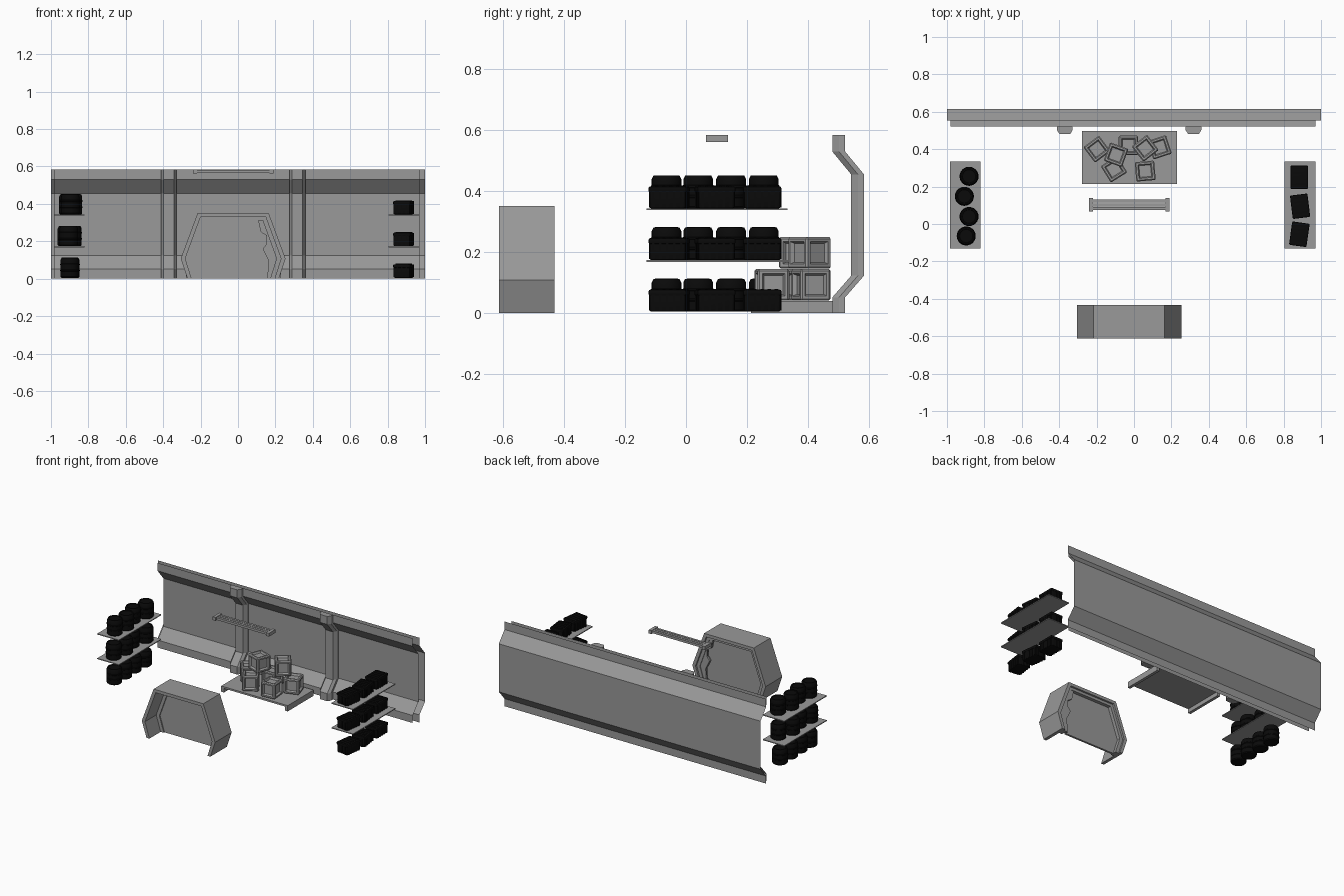
import bpy, bmesh, math
from mathutils import Matrix

if "Cube" in bpy.data.objects:
    bpy.data.objects.remove(bpy.data.objects["Cube"])


def material(name, v):
    m = bpy.data.materials.new(name)
    m.diffuse_color = (v, v, v, 1)
    m.use_nodes = True
    m.node_tree.nodes["Principled BSDF"].inputs["Base Color"].default_value = m.diffuse_color
    return m


grey = material("dark_grey", 0.32)
black = material("black", 0.003)


def finish(name, bm, mat=grey, smooth=False):
    bmesh.ops.recalc_face_normals(bm, faces=bm.faces)
    me = bpy.data.meshes.new(name)
    bm.to_mesh(me)
    bm.free()
    ob = bpy.data.objects.new(name, me)
    bpy.context.collection.objects.link(ob)
    me.materials.append(mat)
    if smooth:
        bpy.context.view_layer.objects.active = ob
        ob.select_set(True)
        bpy.ops.object.shade_smooth_by_angle(angle=math.radians(35))
        ob.select_set(False)
    return ob


def add_box(bm, x0, x1, y0, y1, z0, z1):
    m = Matrix.Translation(((x0 + x1) / 2, (y0 + y1) / 2, (z0 + z1) / 2))
    m = m @ Matrix.Diagonal((x1 - x0, y1 - y0, z1 - z0, 1))
    return bmesh.ops.create_cube(bm, size=1, matrix=m)["verts"]


def add_prism(bm, pts, vec):
    f = bm.faces.new([bm.verts.new(p) for p in pts])
    r = bmesh.ops.extrude_face_region(bm, geom=[f], use_keep_orig=True)
    bmesh.ops.translate(bm, vec=vec, verts=[v for v in r["geom"] if isinstance(v, bmesh.types.BMVert)])


# back wall: bent outer skin and a slightly shorter inner lining, both thin sheets
PATH = [(0.553, 0), (0.553, 0.052), (0.615, 0.123), (0.615, 0.455), (0.553, 0.53), (0.553, 0.585)]
GAP = 0.031


def sheet(name, x0, x1, dy):
    bm = bmesh.new()
    rows = [[bm.verts.new((x, y + dy, z)) for x in (x0, x1)] for y, z in PATH]
    for a, b in zip(rows, rows[1:]):
        bm.faces.new((a[0], a[1], b[1], b[0]))
    finish(name, bm)


sheet("wall_outer_skin", -1, 1, 0)
sheet("wall_inner_lining", -0.98, 0.97, -GAP)

# wall columns: chamfered section swept along the lining profile
SECTION = [(-0.042, 0), (-0.042, -0.02), (-0.028, -0.042), (0.028, -0.042), (0.042, -0.02), (0.042, 0)]
for n, cx in enumerate((-0.37, 0.318)):
    bm = bmesh.new()
    rows = [[bm.verts.new((cx + dx, y - GAP + dy, z)) for dx, dy in SECTION] for y, z in PATH]
    for a, b in zip(rows, rows[1:]):
        for i in range(6):
            j = (i + 1) % 6
            bm.faces.new((a[i], a[j], b[j], b[i]))
    bm.faces.new(rows[0])
    bm.faces.new(rows[-1])
    finish(f"wall_column_{n}", bm)

# shelves
for side, x0, x1 in (("left", -0.985, -0.82), ("right", 0.805, 0.97)):
    for n, z in enumerate((0.172, 0.342)):
        bm = bmesh.new()
        add_box(bm, x0, x1, -0.13, 0.333, z - 0.004, z + 0.002)
        finish(f"{side}_shelf_{n}", bm)

# barrels: lathe profile with shallow ribs
BARREL = [(0, 0), (0.044, 0), (0.049, 0.006), (0.049, 0.034), (0.051, 0.036), (0.051, 0.041),
          (0.049, 0.043), (0.049, 0.067), (0.051, 0.069), (0.051, 0.074), (0.049, 0.076),
          (0.049, 0.095), (0.043, 0.107), (0.037, 0.108), (0.035, 0.104), (0, 0.104)]


def barrel(name, x, y, z):
    bm = bmesh.new()
    vs = [bm.verts.new((r, 0, h)) for r, h in BARREL]
    es = [bm.edges.new(p) for p in zip(vs, vs[1:])]
    bmesh.ops.spin(bm, geom=vs + es, cent=(0, 0, 0), axis=(0, 0, 1), angle=2 * math.pi, steps=24)
    bmesh.ops.remove_doubles(bm, verts=bm.verts, dist=1e-5)
    bmesh.ops.translate(bm, vec=(x, y, z), verts=bm.verts)
    finish(name, bm, black, True)


# ribbed storage cases
def case(name, x, y, z, ang):
    bm = bmesh.new()
    add_box(bm, -0.044, 0.044, -0.060, 0.060, 0, 0.062)
    add_box(bm, -0.047, 0.047, -0.063, 0.063, 0.052, 0.072)
    bmesh.ops.bevel(bm, geom=bm.edges[:], offset=0.006, segments=2, affect='EDGES', profile=0.5)
    for i in range(5):
        c = -0.046 + i * 0.023
        add_box(bm, -0.047, 0.047, c - 0.004, c + 0.004, 0.003, 0.056)
        add_box(bm, -0.036, 0.036, c - 0.005, c + 0.005, 0.07, 0.075)
    for c in (-0.025, 0, 0.025):
        add_box(bm, c - 0.004, c + 0.004, -0.063, 0.063, 0.003, 0.056)
    m = Matrix.Translation((x, y, z)) @ Matrix.Rotation(math.radians(ang), 4, 'Z')
    bmesh.ops.transform(bm, matrix=m, verts=bm.verts)
    finish(name, bm, black, True)


BARREL_X = ((-0.897, -0.9, -0.897, -0.9), (-0.885, -0.915, -0.89, -0.905), (-0.882, -0.907, -0.882, -0.897))
for lv, z in enumerate((0.005, 0.174, 0.344)):
    for i, y in enumerate((0.255, 0.148, 0.04, -0.064)):
        barrel(f"barrel_{lv}_{i}", BARREL_X[lv][i], y, z)
    for i, (x, y, a) in enumerate(((0.884, 0.25, 0), (0.888, 0.095, 7), (0.884, -0.055, -8))):
        case(f"storage_case_{lv}_{i}", x, y, z, a)

# platform with end rails
bm = bmesh.new()
add_box(bm, -0.278, 0.23, 0.214, 0.497, 0.028, 0.04)
for x in (-0.278, 0.21):
    add_box(bm, x, x + 0.02, 0.214, 0.497, 0, 0.028)
finish("crate_platform", bm)


# crates with recessed panels
def crate(name, x, y, z, ang):
    bm = bmesh.new()
    s = 0.104
    bmesh.ops.create_cube(bm, size=s)
    bmesh.ops.bevel(bm, geom=bm.edges[:], offset=0.006, segments=1, affect='EDGES')
    big = [f for f in bm.faces if f.calc_area() > 0.5 * s * s]
    bmesh.ops.inset_individual(bm, faces=big, thickness=0.013)
    bmesh.ops.inset_individual(bm, faces=big, thickness=0.008, depth=-0.013)
    m = Matrix.Translation((x, y, z + s / 2)) @ Matrix.Rotation(math.radians(ang), 4, 'Z')
    bmesh.ops.transform(bm, matrix=m, verts=bm.verts)
    finish(name, bm)


CRATES = [(-0.198, 0.40, 0, 37), (-0.03, 0.42, 0, 0), (0.137, 0.41, 0, 18), (-0.107, 0.293, 0, 32),
          (0.06, 0.283, 0, 5), (-0.096, 0.37, 1, -20), (0.06, 0.405, 1, 38)]
for n, (x, y, lv, a) in enumerate(CRATES):
    crate(f"crate_{n}", x, y, 0.041 + lv * 0.105, a)

# ceiling light: end caps and three bars
bm = bmesh.new()
for x in (-0.24, 0.168):
    add_box(bm, x, x + 0.022, 0.066, 0.138, 0.562, 0.585)
for y in (0.082, 0.102, 0.122):
    add_box(bm, -0.22, 0.17, y - 0.008, y + 0.008, 0.566, 0.582)
finish("ceiling_light", bm)

# doorway: hexagonal arch open at the bottom
CX = -0.026


def arch(a, b, c, h):
    return [(CX - a, 0), (CX - b, 0.108), (CX - c, h), (CX + c, h), (CX + b, 0.108), (CX + a, 0)]


outer = arch(0.244, 0.28, 0.19, 0.351)
inner = arch(0.222, 0.256, 0.174, 0.33)
lip = arch(0.198, 0.232, 0.158, 0.312)


def slab(name, pts, y0, y1):
    bm = bmesh.new()
    add_prism(bm, [(x, y0, z) for x, z in pts], (0, y1 - y0, 0))
    finish(name, bm)


slab("door_frame", outer + inner[::-1], -0.613, -0.432)
slab("door_lip", inner + lip[::-1], -0.49, -0.445)

# door leaves meeting at a jagged seam, one set back from the other
seam = [(0.11, 0.312), (0.125, 0.25), (0.155, 0.232), (0.155, 0.185), (0.135, 0.16), (0.165, 0.1), (0.16, 0.0)]
slab("door_leaf_left", lip[:3] + seam, -0.482, -0.468)
slab("door_leaf_right", seam[::-1] + lip[3:], -0.464, -0.45)
